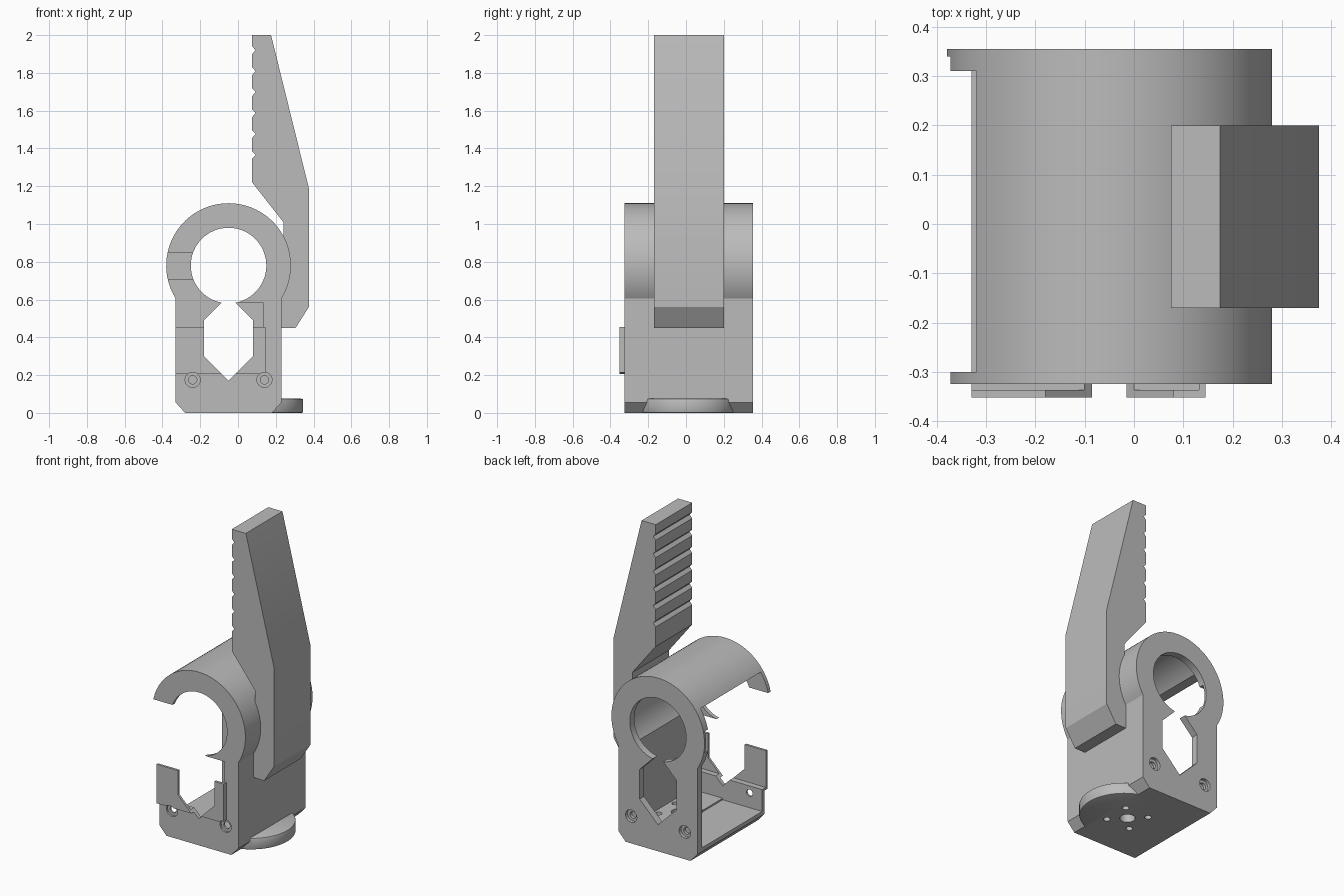
import bpy, bmesh, math

if "Cube" in bpy.data.objects:
    bpy.data.objects.remove(bpy.data.objects["Cube"])

grey = bpy.data.materials.new("matte_grey")
grey.diffuse_color = (0.5, 0.5, 0.5, 1)
grey.use_nodes = True
grey.node_tree.nodes["Principled BSDF"].inputs["Base Color"].default_value = grey.diffuse_color
CX, CZ = -0.05, 0.78          # axis of the round bore


def arc(cx, cz, r, a0=0, a1=360, n=64):
    """Points on an arc in the x-z plane; a full circle omits its repeated end."""
    count = n if a1 - a0 == 360 else n + 1
    angles = [math.radians(a0 + (a1 - a0) * i / n) for i in range(count)]
    return [(cx + r * math.cos(a), cz + r * math.sin(a)) for a in angles]


def prism(name, pts, y0, y1):
    """Extrude an x-z profile along y."""
    bm = bmesh.new()
    face = bm.faces.new([bm.verts.new((x, y0, z)) for x, z in pts])
    ext = bmesh.ops.extrude_face_region(bm, geom=[face])
    moved = [v for v in ext["geom"] if isinstance(v, bmesh.types.BMVert)]
    bmesh.ops.translate(bm, verts=moved, vec=(0, y1 - y0, 0))
    bmesh.ops.recalc_face_normals(bm, faces=bm.faces)
    mesh = bpy.data.meshes.new(name)
    bm.to_mesh(mesh)
    bm.free()
    mesh.materials.append(grey)
    ob = bpy.data.objects.new(name, mesh)
    bpy.context.collection.objects.link(ob)
    return ob


def rect(x0, x1, z0, z1):
    return [(x0, z0), (x1, z0), (x1, z1), (x0, z1)]


def disc(name, x, y, z0, z1, r, n=64):
    bpy.ops.mesh.primitive_cylinder_add(vertices=n, radius=r, depth=z1 - z0,
                                        location=(x, y, (z0 + z1) / 2))
    ob = bpy.context.object
    ob.name = name
    ob.data.materials.append(grey)
    return ob


def activate(ob):
    bpy.ops.object.select_all(action='DESELECT')
    ob.select_set(True)
    bpy.context.view_layer.objects.active = ob


def boolean(ob, others, op='DIFFERENCE', keep=False):
    for other in others:
        activate(ob)
        mod = ob.modifiers.new("bool", 'BOOLEAN')
        mod.operation, mod.object, mod.solver = op, other, 'EXACT'
        bpy.ops.object.modifier_apply(modifier=mod.name)
        if not keep:
            bpy.data.objects.remove(other)


# housing: round top on a square body with chamfered feet
outline = arc(CX, CZ, 0.33, -32, 212, 56) + [
    (-0.33, 0.055), (-0.28, 0), (0.18, 0), (0.23, 0.055)]
housing = prism("housing", outline, -0.325, 0.355)

# inner cavity, open to the left between the end plates
boolean(housing, [
    prism("cavity_round", arc(CX, CZ, 0.28), -0.30, 0.31),
    prism("cavity_box", rect(-0.6, 0.17, 0.09, CZ), -0.30, 0.31),
    prism("side_opening", rect(-0.6, CX, 0.08, 0.97), -0.30, 0.31),
    prism("rear_ring_recess", rect(-0.6, -0.2, 0.71, 0.85), 0.30, 0.34),
])

# mounting disc under the floor
foot = disc("foot", 0.085, 0.01, 0, 0.075, 0.26)
bev = foot.modifiers.new("bevel", 'BEVEL')
bev.width, bev.segments = 0.008, 2
activate(foot)
bpy.ops.object.modifier_apply(modifier=bev.name)
boolean(housing, [foot], 'UNION')

# rails that hold a sliding door at the front
rails = prism("door_rails", rect(-0.33, 0.145, 0.205, 0.455), -0.352, -0.325)

# bore, hexagonal slot and front window
hexagon = [(-0.05, 0.17), (0.08, 0.30), (0.08, 0.49),
           (-0.05, 0.62), (-0.18, 0.49), (-0.18, 0.30)]
window = [(-0.6, 0.22), (0.132, 0.22), (0.132, 0.585),
          (-0.03, 0.585), (-0.03, 0.85), (-0.6, 0.85)]
cutters = [prism("bore", arc(CX, CZ, 0.20), -0.5, 0.5),
           prism("hex_slot", hexagon, -0.5, 0.5),
           prism("window", window, -0.337, -0.29)]
boolean(housing, cutters, keep=True)
boolean(rails, cutters[1:], keep=True)
for c in cutters:
    bpy.data.objects.remove(c)

# counterbored screw holes in both end plates
for x in (-0.24, 0.14):
    holes = [prism("front_head", arc(x, 0.175, 0.04, n=32), -0.5, -0.313),
             prism("front_hole", arc(x, 0.175, 0.022, n=32), -0.5, -0.28)]
    boolean(rails, holes[:1], keep=True)
    holes += [prism("back_head", arc(x, 0.175, 0.04, n=32), 0.335, 0.5),
              prism("back_hole", arc(x, 0.175, 0.022, n=32), 0.317, 0.5)]
    boolean(housing, holes)

# holes through the floor
floor_holes = [disc("centre_hole", 0.05, 0.0, -0.1, 0.2, 0.045, 32)]
for sx in (-1, 1):
    for sy in (-1, 1):
        floor_holes.append(disc("floor_hole", 0.05 + 0.085 * sx, 0.085 * sy,
                                -0.1, 0.2, 0.02, 24))
boolean(housing, floor_holes)

# handle with a row of grip notches
profile = [(0.075, 2), (0.175, 2), (0.375, 1.19), (0.375, 0.56),
           (0.305, 0.45), (0.228, 0.45), (0.228, 0.80), (0.24, 0.90),
           (0.24, 1.01), (0.075, 1.22)]
for i in range(6):
    z = 1.365 + 0.111 * i
    profile += [(0.075, z - 0.02), (0.093, z), (0.075, z + 0.02)]
handle = prism("handle", profile, -0.17, 0.20)

for ob in (housing, rails, handle):
    activate(ob)
    bpy.ops.object.shade_smooth_by_angle(angle=math.radians(25))
